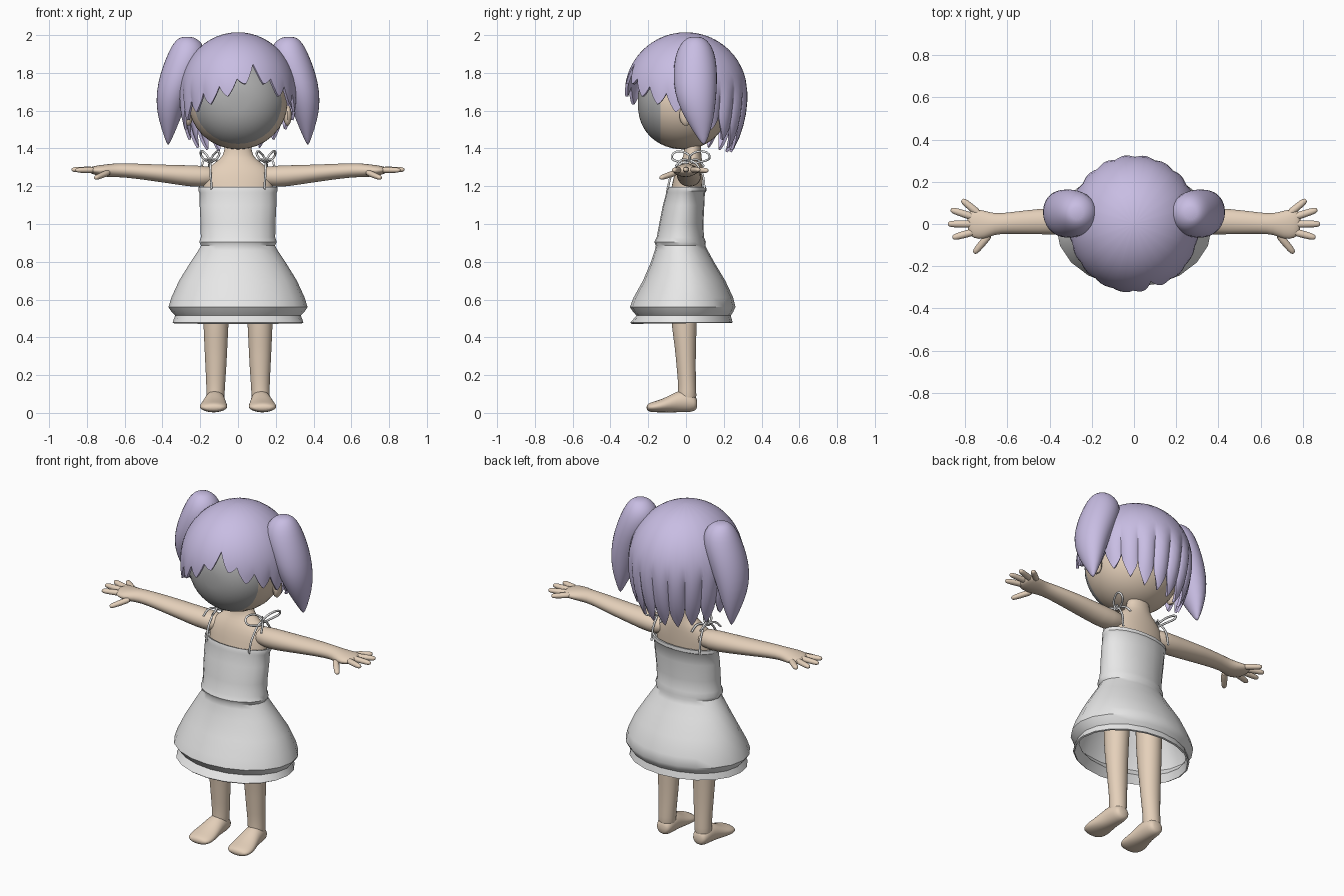
import bpy, bmesh, math
from math import sin, cos, pi, radians
from mathutils import Vector

cube = bpy.data.objects.get("Cube")
if cube:
    bpy.data.objects.remove(cube, do_unlink=True)


def material(name, r, g, b):
    m = bpy.data.materials.new(name)
    m.use_nodes = True
    m.diffuse_color = (r, g, b, 1)
    bsdf = next(n for n in m.node_tree.nodes if n.type == 'BSDF_PRINCIPLED')
    bsdf.inputs["Base Color"].default_value = (r, g, b, 1)
    return m


SKIN = material("skin", 0.78, 0.63, 0.49)
FACE = material("face grey", 0.42, 0.42, 0.42)
HAIR = material("lavender hair", 0.58, 0.51, 0.77)
CLOTH = material("white cloth", 0.8, 0.8, 0.8)


def activate(ob):
    bpy.ops.object.select_all(action='DESELECT')
    ob.select_set(True)
    bpy.context.view_layer.objects.active = ob


def skin_rows(name, rows, mat, caps=(True, True), subdiv=0, thick=0, angle=40):
    """Join equal closed rows of points into one smooth object."""
    bm = bmesh.new()
    loops = [[bm.verts.new(p) for p in row] for row in rows]
    n = len(loops[0])
    for a, b in zip(loops, loops[1:]):
        for i in range(n):
            j = (i + 1) % n
            bm.faces.new((a[i], a[j], b[j], b[i]))
    for use, loop in zip(caps, (loops[0], loops[-1])):
        if use:
            bm.faces.new(loop)
    bmesh.ops.recalc_face_normals(bm, faces=bm.faces)
    me = bpy.data.meshes.new(name)
    bm.to_mesh(me)
    bm.free()
    me.materials.append(mat)
    ob = bpy.data.objects.new(name, me)
    bpy.context.collection.objects.link(ob)
    activate(ob)
    if thick:
        mod = ob.modifiers.new("thickness", 'SOLIDIFY')
        mod.thickness, mod.offset = thick, -1
        bpy.ops.object.modifier_apply(modifier=mod.name)
    if subdiv:
        mod = ob.modifiers.new("rounding", 'SUBSURF')
        mod.levels = mod.render_levels = subdiv
        bpy.ops.object.modifier_apply(modifier=mod.name)
    bpy.ops.object.shade_smooth_by_angle(angle=radians(angle))
    return ob


def ring(c, u, v, n=16):
    c, u, v = Vector(c), Vector(u), Vector(v)
    return [c + u * cos(2 * pi * i / n) + v * sin(2 * pi * i / n) for i in range(n)]


def flat_ring(z, cx, hx, y0, y1, n=16):
    return ring((cx, (y0 + y1) / 2, z), (hx, 0, 0), (0, (y1 - y0) / 2, 0), n)


def interp(x, table):
    for (x0, y0), (x1, y1) in zip(table, table[1:]):
        if x <= x1:
            return y0 + (y1 - y0) * (x - x0) / (x1 - x0)
    return table[-1][1]


def cord(name, points, closed=False):
    cu = bpy.data.curves.new(name, 'CURVE')
    cu.dimensions = '3D'
    cu.bevel_depth, cu.bevel_resolution, cu.resolution_u = 0.006, 1, 5
    sp = cu.splines.new('BEZIER')
    sp.bezier_points.add(len(points) - 1)
    for bp, p in zip(sp.bezier_points, points):
        bp.co = p
        bp.handle_left_type = bp.handle_right_type = 'AUTO'
    sp.use_cyclic_u = closed
    cu.materials.append(CLOTH)
    ob = bpy.data.objects.new(name, cu)
    bpy.context.collection.objects.link(ob)
    activate(ob)
    bpy.ops.object.convert(target='MESH')


# Head: rings stacked from front to back, front rings carry the face colour
rows = []
for k in range(1, 24):
    a = pi * k / 24
    r = sin(a) ** 0.85
    rows.append(ring((0, -0.015 - 0.24 * cos(a), 1.645), (0.262 * r, 0, 0), (0, 0, 0.25 * r), 32))
head = skin_rows("head", rows, SKIN)
head.data.materials.append(FACE)
for p in head.data.polygons:
    if p.center.y < -0.135:
        p.material_index = 1

# Torso and neck
torso = [(.70, .15, -.11, .09), (.85, .175, -.13, .09), (1.0, .17, -.115, .075),
         (1.19, .19, -.08, .09), (1.26, .19, -.065, .09), (1.31, .15, -.045, .09),
         (1.345, .092, -.02, .085), (1.38, .073, -.01, .08), (1.46, .07, -.01, .08)]
skin_rows("torso", [flat_ring(z, 0, h, a, b) for z, h, a, b in torso], SKIN, subdiv=1)

# Dress: bodice, waist fold, flared skirt and hem frill
dress = [(1.195, .208, -.098, .107), (1.175, .21, -.105, .108), (1.165, .203, -.105, .1),
         (1.1, .203, -.122, .097), (1.0, .198, -.142, .092), (.93, .197, -.155, .095),
         (.905, .205, -.168, .105), (.885, .196, -.16, .102), (.86, .21, -.165, .115),
         (.8, .25, -.185, .148), (.7, .312, -.228, .208), (.61, .353, -.278, .25),
         (.56, .368, -.297, .262), (.535, .352, -.28, .25), (.515, .333, -.262, .237),
         (.478, .347, -.295, .247)]
skin_rows("dress", [flat_ring(z, 0, h, a, b, 20) for z, h, a, b in dress], CLOTH,
          caps=(False, False), thick=0.01)

# Hair cap: dome with a jagged rim, parted off-centre, grooved into locks behind
LOCKS, SEG, ROWS, PART = 20, 8, 16, 17
TIPS = [(0, 1.78), (20, 1.69), (60, 1.6), (90, 1.53), (130, 1.41), (180, 1.38)]


def hair_point(i, s):
    deg = 360 * i / (LOCKS * SEG)
    t = i % SEG / SEG
    away = min(deg, 360 - deg)
    depth = interp(away, [(0, .06), (90, .09), (140, .13), (180, .13)])
    rim = interp(away, TIPS) + depth * abs(2 * t - 1) ** 1.3
    z = 2 - (2 - rim) * s ** 1.8
    half = 0.31 if z > 1.69 else 0.45
    r = 0.31 * math.sqrt(max(0, 1 - ((z - 1.69) / half) ** 2))
    groove = min(1, max(0, (1.76 - z) / 0.12)) * interp(away, [(0, .02), (180, .07)])
    r *= 1 + groove * (sin(pi * t) - 0.8)
    a = radians(deg + PART)
    return (0.95 * r * sin(a), -r * cos(a), z)


skin_rows("hair_cap", [[hair_point(i, max(j, 0.15) / ROWS) for i in range(LOCKS * SEG)]
                       for j in range(ROWS + 1)], HAIR, caps=(True, False), thick=0.015)

# Profiles shared by both sides
pigtail = [(1.992, .27, .03, .02, .08), (1.975, .268, .06, -.01, .11), (1.94, .265, .09, -.04, .14),
           (1.88, .275, .108, -.062, .16), (1.8, .305, .108, -.07, .168), (1.7, .34, .095, -.065, .165),
           (1.6, .36, .073, -.03, .155), (1.5, .366, .04, .03, .135), (1.415, .37, .003, .09, .1)]
leg = [(.78, .11, .075, -.09, .07), (.6, .115, .072, -.085, .065), (.45, .117, .067, -.077, .057),
       (.35, .117, .062, -.06, .054), (.25, .117, .057, -.052, .052), (.14, .118, .05, -.04, .054),
       (.09, .12, .05, -.045, .057), (.04, .12, .045, -.04, .052)]
foot = [(.06, .12, .03, .025, .07), (.045, .12, .046, .006, .1), (0, .121, .054, .002, .125),
        (-.05, .123, .058, .002, .115), (-.1, .127, .068, .002, .085), (-.15, .13, .077, .002, .066),
        (-.19, .13, .07, .004, .055), (-.21, .13, .045, .014, .042)]
arm = [(.1, .02, 1.255, .055, .045), (.2, .018, 1.25, .066, .061), (.32, .014, 1.26, .064, .053),
       (.45, .012, 1.272, .063, .045), (.6, .004, 1.285, .05, .038), (.66, 0, 1.284, .05, .037),
       (.71, -.005, 1.282, .07, .033), (.76, .002, 1.284, .073, .024), (.79, .008, 1.285, .05, .014)]
fingers = {"little_finger": ((.73, .045, 1.285), (.815, .115, 1.283)),
           "ring_finger": ((.75, .03, 1.287), (.868, .068, 1.287)),
           "middle_finger": ((.75, 0, 1.288), (.882, 0, 1.288)),
           "index_finger": ((.75, -.035, 1.286), (.86, -.065, 1.285)),
           "thumb": ((.68, -.045, 1.275), (.757, -.138, 1.243))}

for side, s in (("left", 1), ("right", -1)):
    skin_rows(side + "_pigtail", [flat_ring(z, s * x, h, a, b) for z, x, h, a, b in pigtail],
              HAIR, subdiv=1)
    skin_rows(side + "_leg", [flat_ring(z, s * x, h, a, b) for z, x, h, a, b in leg],
              SKIN, subdiv=1)
    skin_rows(side + "_foot", [ring((s * x, y, (a + b) / 2), (h, 0, 0), (0, 0, (b - a) / 2))
                               for y, x, h, a, b in foot], SKIN, subdiv=1)
    skin_rows(side + "_arm", [ring((s * x, y, z), (0, hy, 0), (0, 0, hz))
                              for x, y, z, hy, hz in arm], SKIN, subdiv=1)
    for name, (a, b) in fingers.items():
        a, b = Vector(a), Vector(b)
        d = (b - a).normalized()
        across = d.cross(Vector((0, 0, 1))).normalized()
        up = across.cross(d)
        rows = []
        for t, r in ((0, .02), (.45, .018), (.8, .017), (.95, .013), (1, .006)):
            c = a.lerp(b, t)
            rows.append([(s * p.x, p.y, p.z) for p in ring(c, across * r, up * r * 0.9, 10)])
        skin_rows(side + "_" + name, rows, SKIN, subdiv=1)

    # Ear
    ear = []
    for k in range(1, 10):
        a = pi * k / 10
        ear.append(flat_ring(1.575 + .055 * cos(a), s * .262, .022 * sin(a),
                             .0 - .035 * sin(a), .035 * sin(a), 12))
    skin_rows(side + "_ear", ear, SKIN)

    # Shoulder cord tied in a bow
    knot = (s * .148, .02, 1.335)
    cord(side + "_strap", [(s * .14, -.098, 1.185), (s * .145, -.07, 1.27), knot,
                           (s * .155, .08, 1.28), (s * .16, .1, 1.185)])
    for part, d in (("front", -1), ("back", 1)):
        cord(f"{side}_bow_{part}_loop", [knot, (s * (.148 + d * .04), .02 + d * .05, 1.385),
                                         (s * (.148 + d * .045), .025 + d * .1, 1.36),
                                         (s * (.148 + d * .01), .02 + d * .06, 1.33)], True)
        cord(f"{side}_bow_{part}_end", [knot, (s * (.148 - d * .03), .02 + d * .04, 1.34),
                                        (s * (.148 - d * .045), .02 + d * .075, 1.305)])
